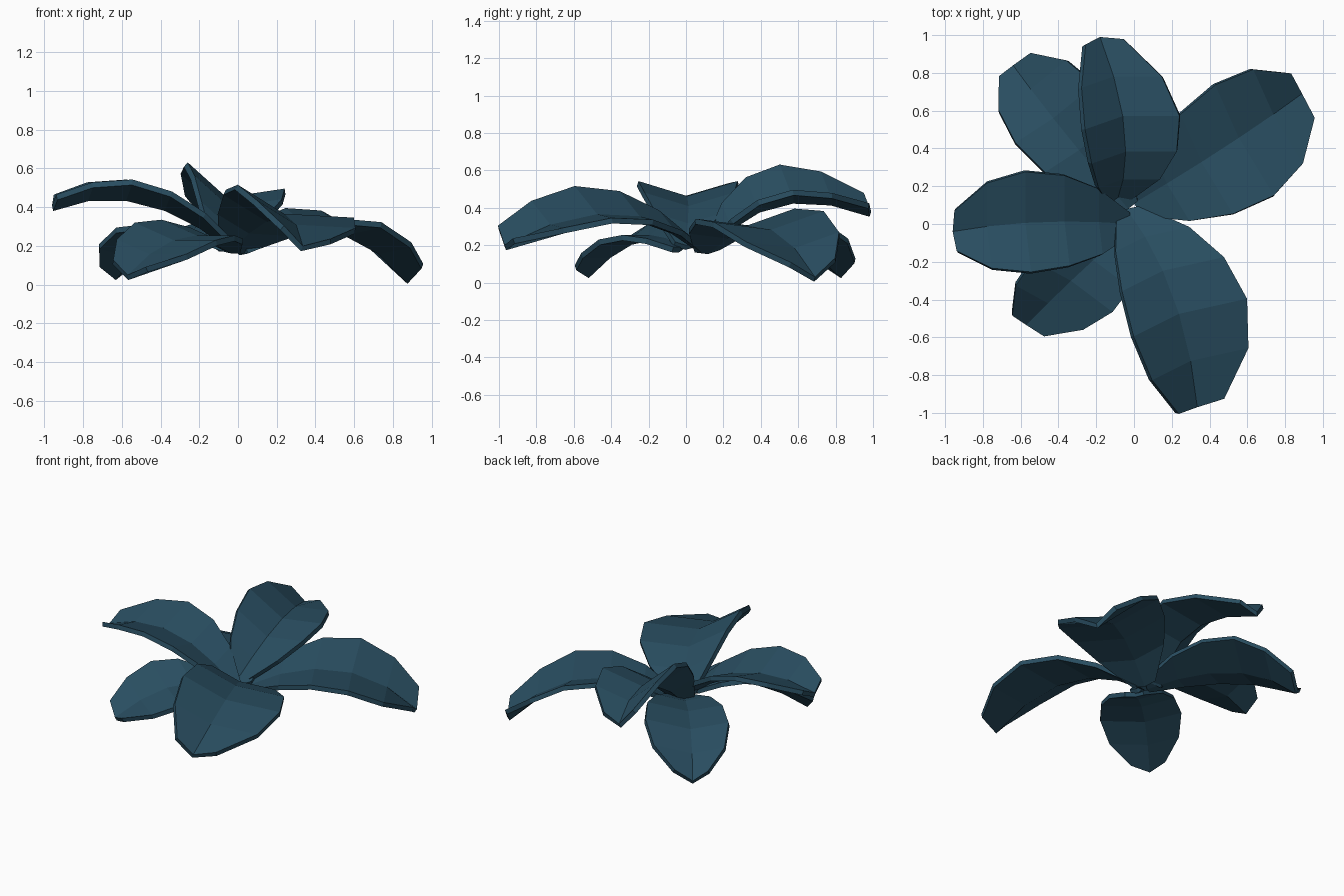
import bpy, bmesh
from mathutils import Vector

if "Cube" in bpy.data.objects:
    bpy.data.objects.remove(bpy.data.objects["Cube"])

mat = bpy.data.materials.new("leaf_blue_green")
mat.diffuse_color = (0.022, 0.075, 0.118, 1)
mat.use_nodes = True
mat.node_tree.nodes["Principled BSDF"].inputs["Base Color"].default_value = mat.diffuse_color

# rows along a blade: (midrib position, edge position, edge height position, relative width)
ROWS = [(0, 0, 0, .22), (.17, .17, .17, .65), (.36, .36, .36, .9),
        (.58, .58, .58, 1), (.8, .8, .8, .85), (1, .99, .93, .4)]


def along(root, mid, tip, t):
    """Smooth arc through root, middle and tip."""
    return (root * (2 * (t - .5) * (t - 1)) + mid * (4 * t * (1 - t))
            + tip * (2 * t * (t - .5)))


def leaf(name, root, mid, tip, left, right):
    """Folded leaf: arched midrib with a blade half on each side."""
    root, mid, tip, left, right = map(Vector, (root, mid, tip, left, right))
    bm = bmesh.new()
    rows = []
    for t, te, tz, w in ROWS:
        edge = along(root, mid, tip, te)
        edge.z = along(root, mid, tip, tz).z
        rows.append([bm.verts.new(p) for p in
                     (edge + left * w, along(root, mid, tip, t), edge + right * w)])
    for a, b in zip(rows, rows[1:]):
        for i in (0, 1):
            bm.faces.new((a[i], a[i + 1], b[i + 1], b[i]))
    me = bpy.data.meshes.new(name)
    bm.to_mesh(me)
    bm.free()
    me.materials.append(mat)
    ob = bpy.data.objects.new(name, me)
    bpy.context.collection.objects.link(ob)
    # blade thickness, grown downwards
    sol = ob.modifiers.new("thickness", 'SOLIDIFY')
    sol.thickness = .03
    sol.offset = -1


# root, middle, tip, left half vector, right half vector
leaf("left_leaf", (-.02, 0, .2), (-.5, .01, .45), (-.96, -.04, .41),
     (.03, -.26, .08), (0, .27, .08))
leaf("front_right_leaf", (-.04, .08, .19), (.21, -.39, .37), (.335, -.97, .2),
     (.36, .08, -.02), (-.24, -.12, .15))
leaf("back_right_leaf", (.0, .11, .18), (.485, .41, .3), (.89, .69, .03),
     (-.125, .28, .1), (.185, -.305, .04))
leaf("back_leaf", (-.09, .12, .19), (-.05, .5, .44), (-.18, .99, .38),
     (-.2, -.07, .18), (.3, 0, .045))
leaf("back_left_leaf", (-.03, .08, .19), (-.38, .5, .26), (-.64, .84, .05),
     (-.2, -.13, .05), (.22, .18, .08))
leaf("front_left_leaf", (-.03, -.03, .19), (-.29, -.26, .245), (-.57, -.535, .05),
     (.22, -.165, 0), (-.2, .11, .09))
